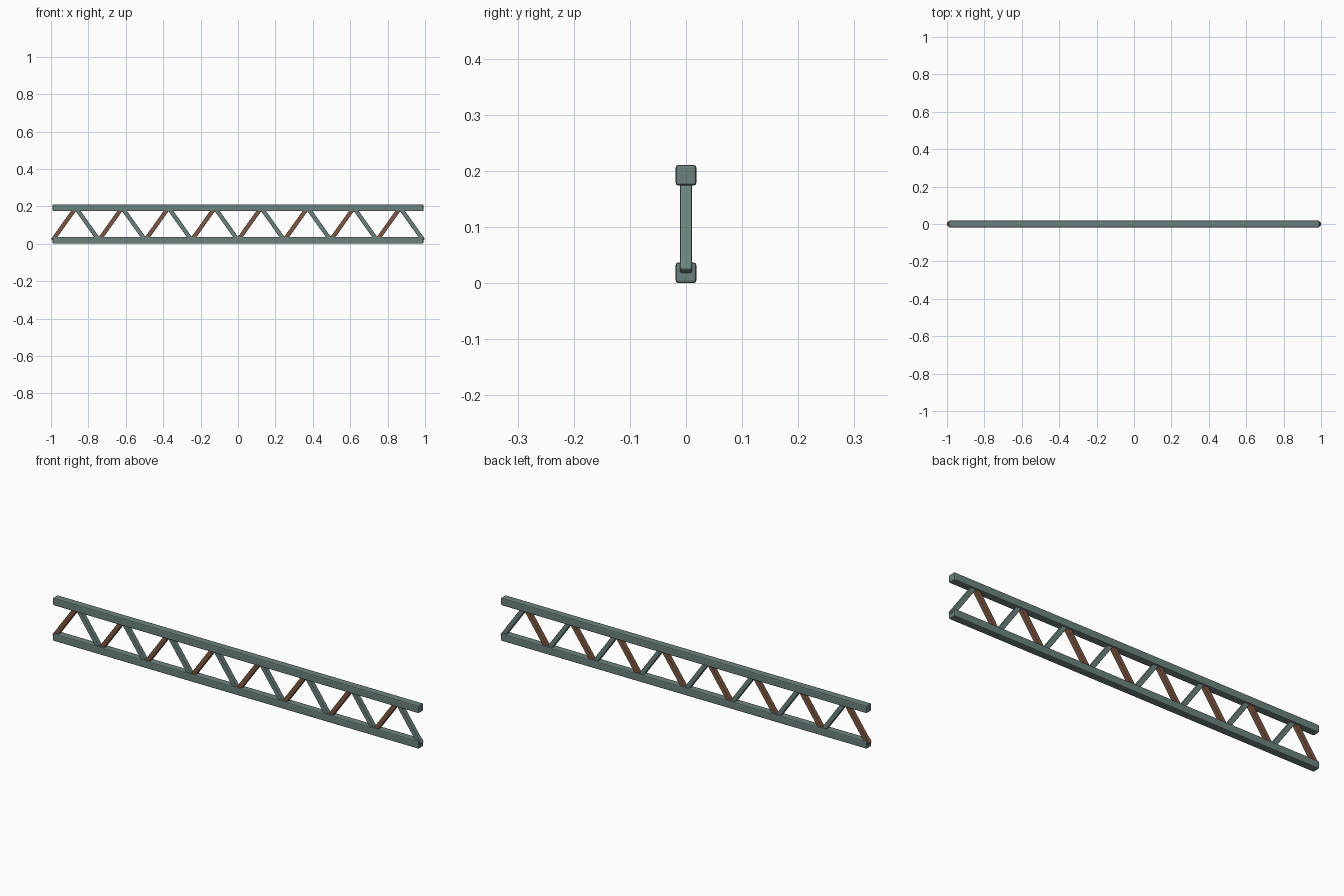
import bpy, math

if "Cube" in bpy.data.objects:
    bpy.data.objects.remove(bpy.data.objects["Cube"])

L = 0.991          # half length of chords
S = 0.037          # chord section
D = 0.022          # brace section
H = 0.211          # overall height
N = 8              # number of panels


def material(name, color):
    m = bpy.data.materials.new(name)
    m.diffuse_color = (*color, 1)
    m.use_nodes = True
    m.node_tree.nodes["Principled BSDF"].inputs["Base Color"].default_value = m.diffuse_color
    return m


steel = material("grey_green_steel", (0.15, 0.225, 0.21))
rust = material("rust_brown", (0.21, 0.098, 0.058))


def bar(name, p, q, size, bevel, mat):
    """Square bar in the xz plane from p to q with softened edges."""
    dx, dz = q[0] - p[0], q[1] - p[1]
    bpy.ops.mesh.primitive_cube_add(
        size=1, location=((p[0] + q[0]) / 2, 0, (p[1] + q[1]) / 2))
    ob = bpy.context.object
    ob.name = name
    ob.scale = (math.hypot(dx, dz), size, size)
    bpy.ops.object.transform_apply(location=False, rotation=False, scale=True)
    ob.rotation_euler = (0, -math.atan2(dz, dx), 0)
    mod = ob.modifiers.new("soft_edges", 'BEVEL')
    mod.width = bevel
    mod.segments = 2
    ob.data.materials.append(mat)
    return ob


# Lower and upper chords
low, high = S / 2, H - S / 2
bar("lower_chord", (-L, low), (L, low), S, 0.005, steel)
bar("upper_chord", (-L, high), (L, high), S, 0.005, steel)

# Zigzag braces: rising ones rusty, falling ones steel
step = 2 * L / N
for i in range(N):
    x = -L + i * step
    bar(f"rising_brace_{i + 1}", (x, low), (x + step / 2, high), D, 0.003, rust)
    bar(f"falling_brace_{i + 1}", (x + step / 2, high), (x + step, low), D, 0.003, steel)
